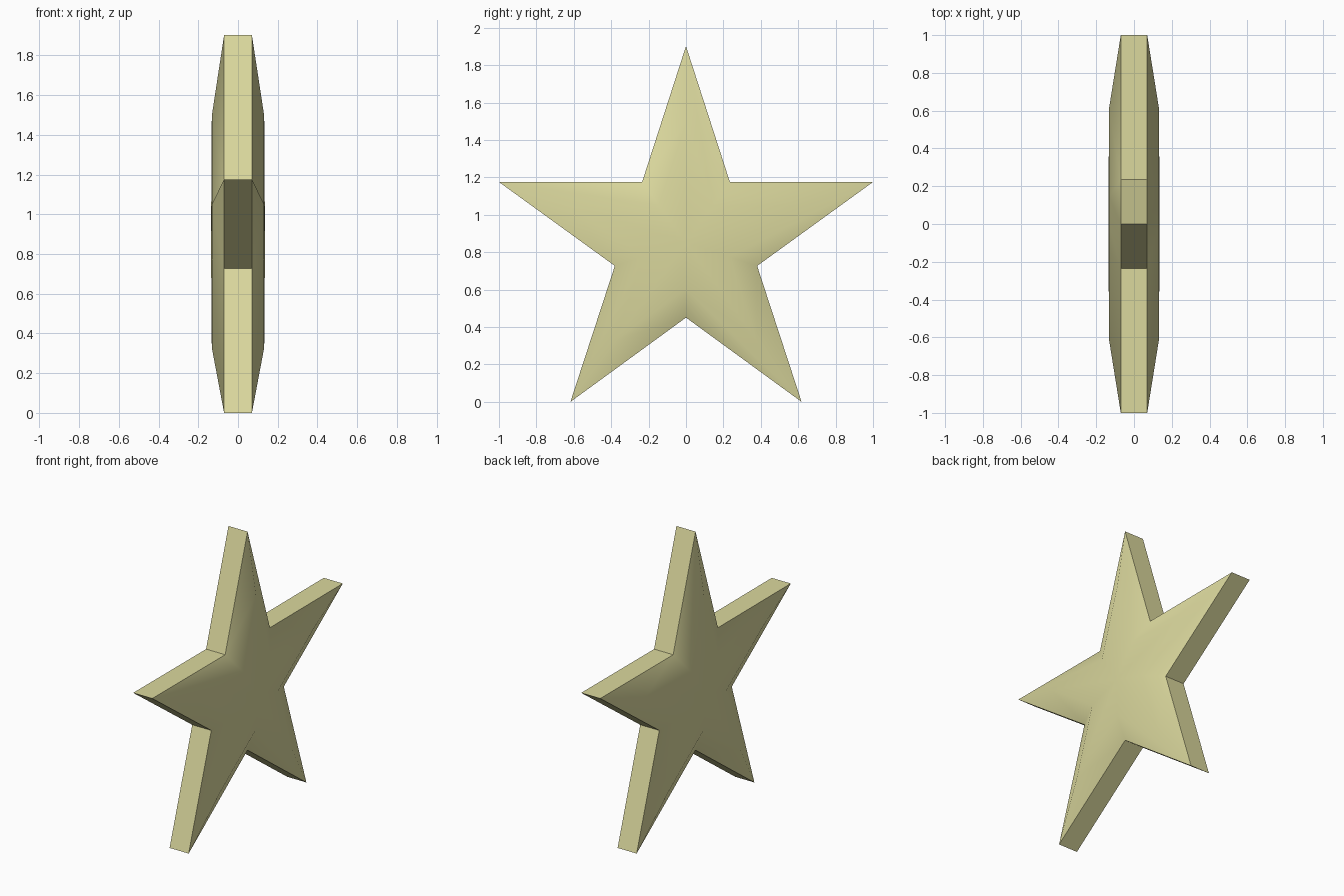
import bpy
import bmesh
from math import sin, cos, pi, radians

cube = bpy.data.objects.get("Cube")
if cube:
    bpy.data.objects.remove(cube, do_unlink=True)

TIP = 1 / sin(radians(72))      # tip radius for a two unit span
VALLEY = 0.4                    # valley radius
CENTRE_Z = TIP * cos(pi / 5)    # lower tips rest on the ground

pale_yellow = bpy.data.materials.new("pale_yellow")
pale_yellow.use_nodes = True
colour = (0.71, 0.69, 0.34, 1)
pale_yellow.diffuse_color = colour
pale_yellow.node_tree.nodes["Principled BSDF"].inputs["Base Color"].default_value = colour


def star_ring(bm, x, scale):
    """Ten vertices alternating between tips and valleys."""
    ring = []
    for i in range(10):
        r = scale * (VALLEY if i % 2 else TIP)
        a = i * pi / 5
        ring.append(bm.verts.new((x, r * sin(a), CENTRE_Z + r * cos(a))))
    return ring


bm = bmesh.new()
rims = []
for side in (-1, 1):
    # Bevelled face: outer rim, raised inner star, slightly domed centre
    rim = star_ring(bm, side * 0.07, 1)
    inner = star_ring(bm, side * 0.132, 0.613)
    hub = bm.verts.new((side * 0.136, 0, CENTRE_Z))
    for i in range(10):
        j = (i + 1) % 10
        bm.faces.new((rim[i], rim[j], inner[j], inner[i]))
        bm.faces.new((inner[i], inner[j], hub))
    rims.append(rim)

# Flat edge band joining the two faces
for i in range(10):
    j = (i + 1) % 10
    bm.faces.new((rims[0][i], rims[0][j], rims[1][j], rims[1][i]))
bmesh.ops.recalc_face_normals(bm, faces=bm.faces)

mesh = bpy.data.meshes.new("star")
bm.to_mesh(mesh)
bm.free()
mesh.materials.append(pale_yellow)
star = bpy.data.objects.new("star", mesh)
bpy.context.collection.objects.link(star)

# Soft faces with a crisp rim
bpy.ops.object.select_all(action="DESELECT")
star.select_set(True)
bpy.context.view_layer.objects.active = star
bpy.ops.object.shade_smooth_by_angle(angle=radians(57))
